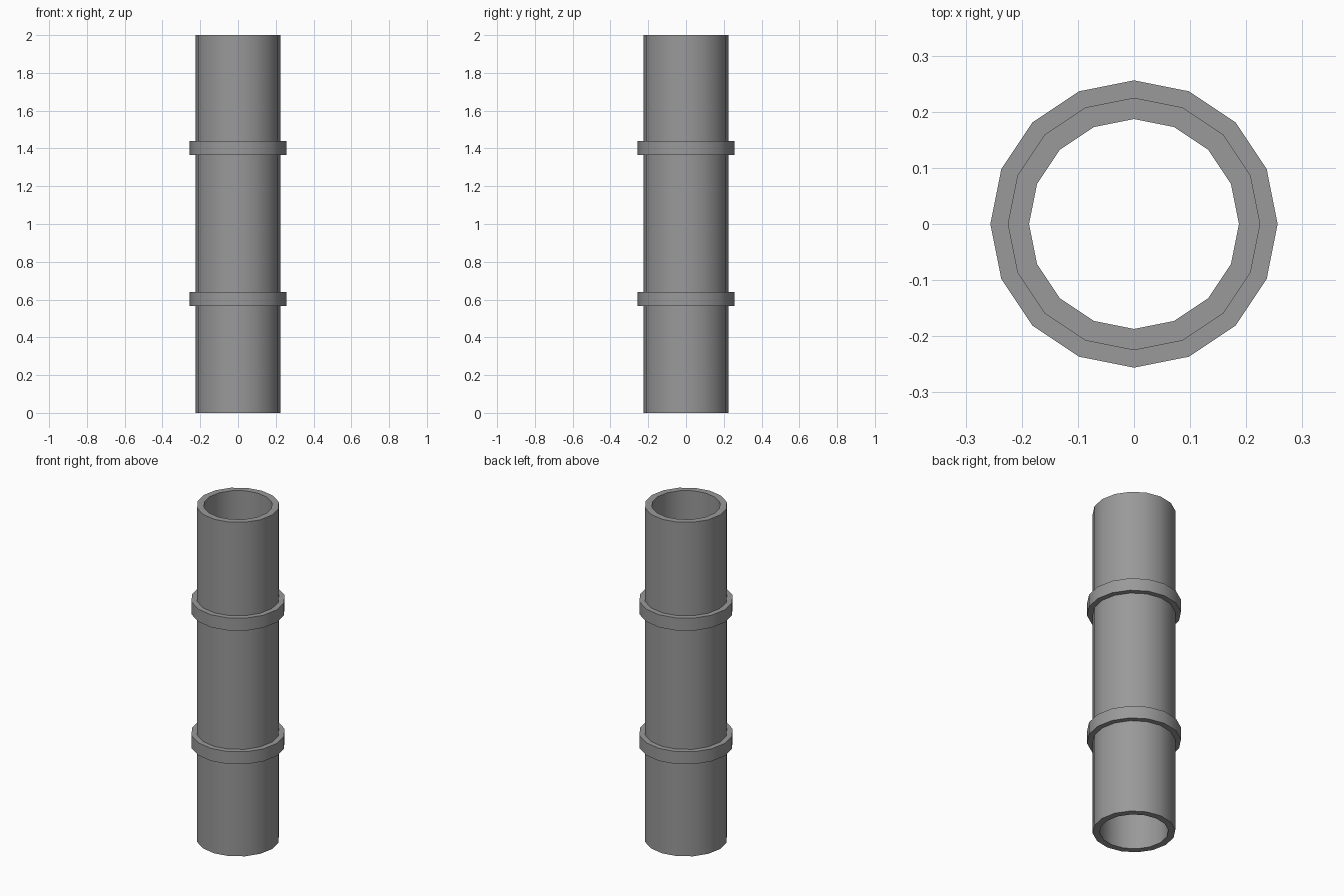
import bpy
import bmesh
from math import radians
from mathutils import Matrix, Vector

SIDES = 16

cube = bpy.data.objects.get("Cube")
if cube:
    bpy.data.objects.remove(cube, do_unlink=True)

# Single grey material
grey = bpy.data.materials.new("pipe grey")
grey.use_nodes = True
colour = (0.32, 0.32, 0.32, 1)
grey.diffuse_color = colour
grey.node_tree.nodes["Principled BSDF"].inputs["Base Color"].default_value = colour


def make_tube(name, inner, outer, bottom, top):
    """Spin a closed rectangular section into a hollow cylinder."""
    bm = bmesh.new()
    section = [(inner, bottom), (outer, bottom), (outer, top), (inner, top)]
    verts = [bm.verts.new((r, 0, z)) for r, z in section]
    edges = [bm.edges.new((verts[i], verts[(i + 1) % 4])) for i in range(4)]
    bmesh.ops.spin(bm, geom=verts + edges, cent=(0, 0, 0), axis=(0, 0, 1),
                   angle=radians(360), steps=SIDES, use_merge=True)
    bmesh.ops.remove_doubles(bm, verts=bm.verts, dist=0.0001)
    bmesh.ops.recalc_face_normals(bm, faces=bm.faces)
    mesh = bpy.data.meshes.new(name)
    bm.to_mesh(mesh)
    bm.free()
    mesh.materials.append(grey)
    obj = bpy.data.objects.new(name, mesh)
    bpy.context.collection.objects.link(obj)
    bpy.ops.object.select_all(action="DESELECT")
    obj.select_set(True)
    bpy.context.view_layer.objects.active = obj
    bpy.ops.object.shade_smooth_by_angle(angle=radians(30))


# Hollow pipe, open at both ends
make_tube("pipe", 0.187, 0.225, 0, 2)

# Raised collars, seated slightly into the pipe wall
for name, height in (("lower_collar", 0.603), ("upper_collar", 1.403)):
    make_tube(name, 0.215, 0.256, height - 0.0375, height + 0.0375)
